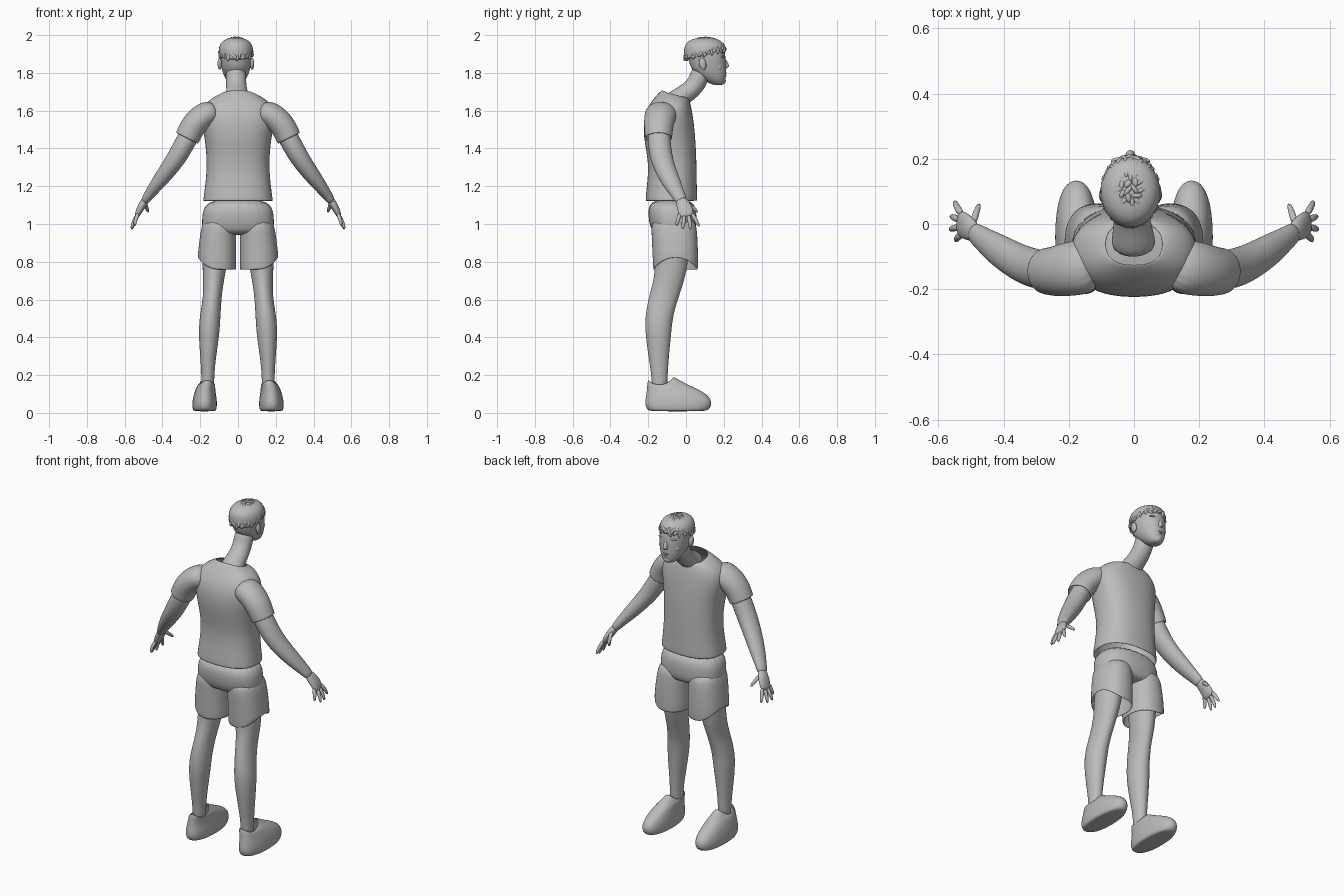
import bpy, bmesh, math, random
from mathutils import Vector, Matrix

if "Cube" in bpy.data.objects:
    bpy.data.objects.remove(bpy.data.objects["Cube"], do_unlink=True)
random.seed(4)

grey = bpy.data.materials.new("plain grey")
grey.use_nodes = True
grey.diffuse_color = (0.5, 0.5, 0.5, 1)
grey.node_tree.nodes["Principled BSDF"].inputs["Base Color"].default_value = (0.5, 0.5, 0.5, 1)


def finish(name, bm, subdiv=2, wall=0):
    """Turn a bmesh into a smooth object, optionally a thin cloth shell."""
    bmesh.ops.recalc_face_normals(bm, faces=bm.faces)
    for f in bm.faces:
        f.smooth = True
    mesh = bpy.data.meshes.new(name)
    bm.to_mesh(mesh)
    bm.free()
    mesh.materials.append(grey)
    ob = bpy.data.objects.new(name, mesh)
    bpy.context.collection.objects.link(ob)
    if wall:
        mod = ob.modifiers.new("Wall", 'SOLIDIFY')
        mod.thickness, mod.offset = wall, -1
    if subdiv:
        ob.modifiers.new("Subdivision", 'SUBSURF').levels = subdiv
        ob.modifiers["Subdivision"].render_levels = subdiv
    return ob


def loft(name, rings, side=1, follow=False, sides=16, power=2, caps=(True, True),
         first=None, last=None, wall=0, subdiv=2):
    """Skin rings (x, y, z, rx, ry); follow turns them square to their path."""
    bm = bmesh.new()
    pts = [Vector(r[:3]) for r in rings]
    grown = 1 + 2 / sides ** 1.55
    loops = []
    for i, (p, r) in enumerate(zip(pts, rings)):
        u, v = Vector((1, 0, 0)), Vector((0, 1, 0))
        if follow:
            t = (pts[min(i + 1, len(pts) - 1)] - pts[max(i - 1, 0)]).normalized()
            u = Vector((0, 1, 0)).cross(t).normalized() if abs(t.y) < 0.9 else u
            v = t.cross(u).normalized()
        edge = first if i == 0 else last if i == len(pts) - 1 else None
        loop = []
        for k in range(sides):
            a = math.tau * k / sides
            c, s = math.cos(a), math.sin(a)
            ce = math.copysign(abs(c) ** (2 / power), c) * r[3] * grown
            se = math.copysign(abs(s) ** (2 / power), s) * r[4] * grown
            q = p + u * ce + v * se
            if edge:
                q.z += edge(c, s)
            loop.append(bm.verts.new((q.x * side, q.y, q.z)))
        loops.append(loop)
    for a, b in zip(loops, loops[1:]):
        for k in range(sides):
            j = (k + 1) % sides
            bm.faces.new((a[k], a[j], b[j], b[k]))
    for on, loop in zip(caps, (loops[0], loops[-1])):
        if on:
            bm.faces.new(loop)
    return finish(name, bm, subdiv, wall)


def blob(name, at, size, tilt=0):
    """Stretched ball for small features."""
    bm = bmesh.new()
    m = Matrix.Translation(at) @ Matrix.Rotation(tilt, 4, 'X') @ Matrix.Diagonal((*size, 1))
    bmesh.ops.create_uvsphere(bm, u_segments=16, v_segments=10, radius=1, matrix=m)
    return finish(name, bm, 0)


# Shirt body, with a collar that drops at the chest
loft("shirt", [
    (0, -.078, 1.12, .185, .137), (0, -.075, 1.2, .172, .131), (0, -.07, 1.32, .162, .125),
    (0, -.087, 1.45, .173, .136), (0, -.093, 1.55, .195, .132), (0, -.088, 1.62, .19, .115),
    (0, -.076, 1.67, .135, .09), (0, -.062, 1.69, .085, .064)],
    power=2.4, sides=24, caps=(False, False), wall=.008,
    last=lambda c, s: -.022 * s)

# Shorts hips
loft("shorts_hips", [
    (0, -.066, .94, .15, .09), (0, -.066, .97, .19, .118), (0, -.072, 1.03, .19, .128),
    (0, -.075, 1.14, .175, .124)], power=2.4, sides=24)

for side, tag in ((1, "left"), (-1, "right")):
    # Clothing tubes
    loft(tag + "_shorts_leg", [
        (.112, -.055, .76, .102, .118), (.11, -.057, .86, .1, .12),
        (.104, -.062, .96, .094, .12), (.095, -.068, 1.04, .085, .115)],
        side, power=2.3, caps=(False, True), wall=.006,
        first=lambda c, s: .07 * max(0, c) ** 2 - .006)
    loft(tag + "_sleeve", [
        (.11, -.125, 1.6, .06, .08), (.18, -.135, 1.58, .07, .085),
        (.235, -.145, 1.525, .068, .078), (.255, -.145, 1.485, .066, .073),
        (.271, -.145, 1.453, .066, .071)],
        side, follow=True, caps=(True, False), wall=.007)

    # Leg from ankle to thigh
    loft(tag + "_leg", [
        (.16, -.14, .1, .034, .04), (.16, -.14, .2, .033, .042), (.158, -.145, .3, .042, .054),
        (.153, -.147, .43, .056, .069), (.147, -.142, .52, .054, .073),
        (.135, -.116, .62, .048, .079), (.13, -.09, .7, .055, .08),
        (.122, -.075, .8, .066, .087), (.115, -.07, .95, .072, .09)], side)

    # Shoe with open, dipped ankle collar
    loft(tag + "_shoe", [
        (.177, -.045, .008, .055, .14), (.177, -.042, .016, .062, .163),
        (.177, -.04, .045, .066, .176), (.176, -.042, .08, .062, .17),
        (.174, -.06, .115, .054, .146), (.168, -.1, .15, .046, .105),
        (.164, -.135, .185, .04, .066)], side, power=2.3, caps=(True, False), wall=.006,
        last=lambda c, s: .01 * s - .035 * c * c)

    # Arm, palm and fingers
    loft(tag + "_arm", [
        (.22, -.145, 1.54, .05, .055), (.27, -.143, 1.45, .054, .06),
        (.313, -.135, 1.37, .052, .06), (.36, -.115, 1.3, .047, .056),
        (.425, -.075, 1.215, .038, .049), (.475, -.038, 1.15, .026, .034),
        (.497, -.022, 1.115, .022, .032)], side, follow=True)
    loft(tag + "_palm", [
        (.482, -.034, 1.14, .02, .026), (.507, -.012, 1.1, .021, .038),
        (.526, -.002, 1.065, .017, .042), (.538, .004, 1.035, .012, .036)],
        side, follow=True, sides=12)
    digits = {
        "index": ((.528, .03, 1.06), (.545, .052, 1.02), (.55, .071, .985)),
        "middle": ((.532, .012, 1.05), (.553, .02, 1.01), (.562, .024, .968)),
        "ring": ((.532, -.01, 1.05), (.555, -.012, 1.01), (.565, -.018, .97)),
        "little": ((.526, -.03, 1.06), (.543, -.042, 1.025), (.547, -.052, .988)),
        "thumb": ((.495, -.002, 1.115), (.485, .034, 1.09), (.474, .064, 1.06))}
    for label, (a, b, c) in digits.items():
        loft(tag + "_" + label + "_finger", [(*a, .012, .012), (*b, .0105, .0105), (*c, .007, .007)],
             side, follow=True, sides=8, subdiv=1)

# Neck leaning forward out of the collar
HX = -.011
loft("neck", [
    (0, -.085, 1.63, .075, .06), (-.003, -.03, 1.672, .062, .052), (-.007, .025, 1.708, .054, .05),
    (HX, .065, 1.755, .053, .052), (HX, .085, 1.83, .055, .05)], follow=True)

# Head from chin to crown
loft("head", [
    (HX, .172, 1.735, .022, .026), (HX, .16, 1.75, .042, .046), (HX, .14, 1.782, .063, .072),
    (HX, .12, 1.82, .075, .093), (HX, .114, 1.86, .082, .097), (HX, .107, 1.9, .085, .1),
    (HX, .102, 1.94, .08, .094), (HX, .1, 1.97, .05, .06)], power=2.2)

# Facial features
loft("nose", [(HX, .2, 1.878, .008, .008), (HX, .21, 1.855, .01, .011),
              (HX, .217, 1.834, .015, .014), (HX, .205, 1.822, .013, .01)], sides=10)
blob("upper_lip", (HX, .204, 1.797), (.024, .012, .006))
blob("lower_lip", (HX, .202, 1.786), (.02, .012, .006))
blob("chin", (HX, .193, 1.758), (.024, .018, .018))
for side, tag in ((1, "left"), (-1, "right")):
    blob(tag + "_eye", (HX + side * .033, .19, 1.866), (.014, .012, .007))
    blob(tag + "_brow", (HX + side * .034, .192, 1.886), (.026, .013, .006))
    blob(tag + "_cheek", (HX + side * .045, .168, 1.83), (.022, .025, .022))
    blob(tag + "_ear", (HX + side * .086, .088, 1.848), (.011, .019, .032), .2)

# Hair cap, higher at the forehead
loft("hair_cap", [
    (HX, .096, 1.89, .088, .104), (HX, .098, 1.92, .092, .11), (HX, .1, 1.95, .086, .104),
    (HX, .1, 1.974, .066, .082), (HX, .1, 1.986, .03, .04)], caps=(False, True),
    wall=.008, first=lambda c, s: .022 * s)

# Loose tufts swept over the cap, merged into one mesh
bm = bmesh.new()
for i in range(120):
    turn = i * 2.39996
    rise = (i + .5) / 120
    flat = math.sqrt(1 - rise * rise)
    out = Vector((flat * math.cos(turn), flat * math.sin(turn), rise))
    base = 1.897 + .022 * out.y
    at = Vector((HX + .086 * out.x, .1 + .106 * out.y, base + (1.984 - base) * rise))
    sweep = Vector((random.uniform(-.6, .6), random.uniform(-.2, 1), -.9 * flat))
    turned = out.to_track_quat('Z', 'Y').to_matrix().to_4x4()
    spin = Matrix.Rotation(math.atan2(sweep.z, sweep.x) + random.uniform(-.5, .5), 4, 'Z')
    size = Matrix.Diagonal((random.uniform(.015, .024), random.uniform(.007, .011), .009, 1))
    bmesh.ops.create_icosphere(bm, subdivisions=2, radius=1,
                               matrix=Matrix.Translation(at) @ turned @ spin @ size)
finish("hair_tufts", bm, 0)
